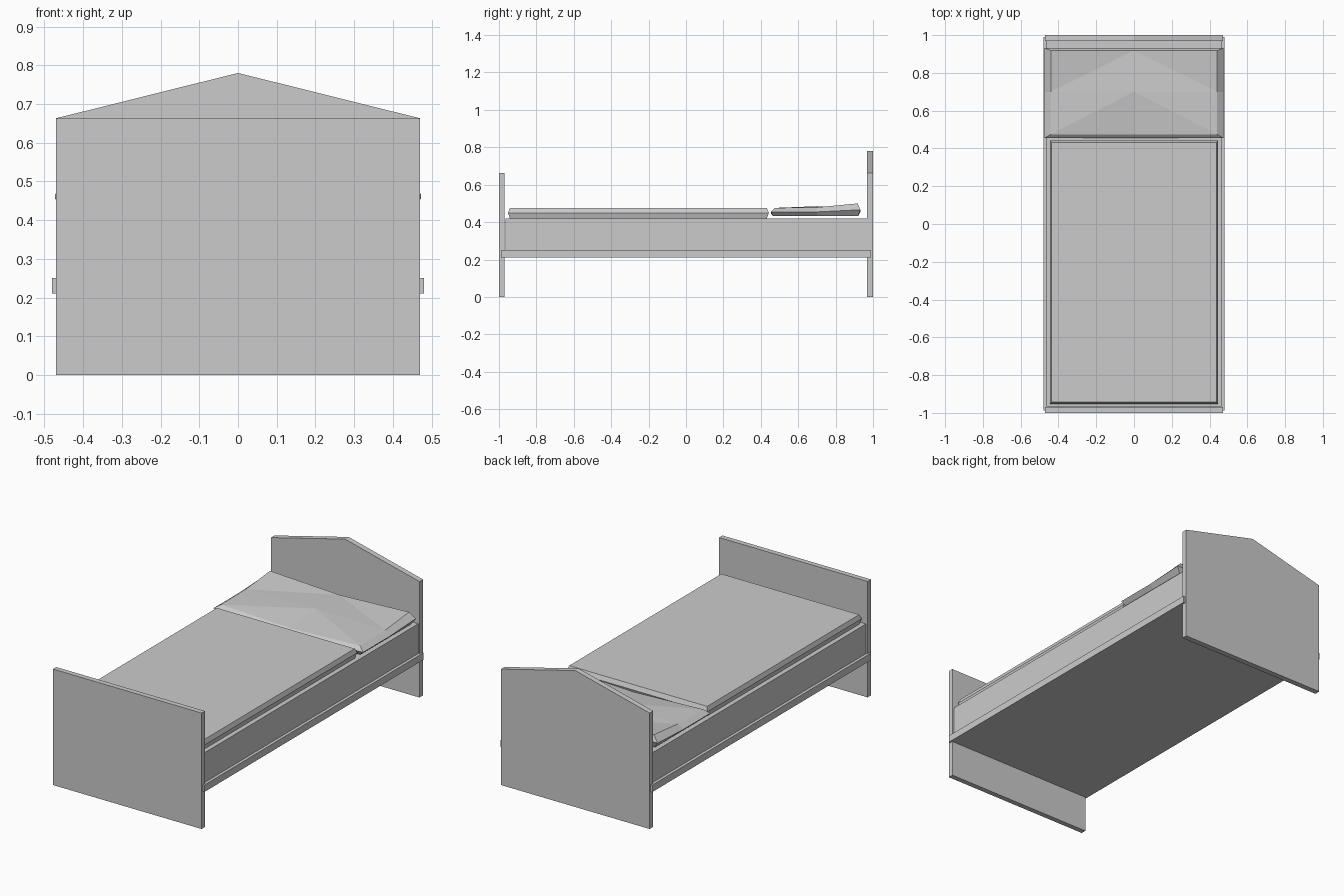
import bpy, bmesh

if "Cube" in bpy.data.objects:
    bpy.data.objects.remove(bpy.data.objects["Cube"])


def make_object(name, verts, faces):
    mesh = bpy.data.meshes.new(name)
    bm = bmesh.new()
    vs = [bm.verts.new(v) for v in verts]
    for f in faces:
        bm.faces.new([vs[i] for i in f])
    bmesh.ops.recalc_face_normals(bm, faces=bm.faces)
    bm.to_mesh(mesh)
    bm.free()
    obj = bpy.data.objects.new(name, mesh)
    bpy.context.collection.objects.link(obj)
    return obj


def loft(name, rings, caps=(True, True), extra=(), extra_faces=()):
    """Join equal-length vertex rings with quads and optional end caps."""
    n = len(rings[0])
    verts = [v for r in rings for v in r] + list(extra)
    faces = [(k * n + i, k * n + (i + 1) % n, (k + 1) * n + (i + 1) % n, (k + 1) * n + i)
             for k in range(len(rings) - 1) for i in range(n)]
    if caps[0]:
        faces.append(tuple(range(n)))
    if caps[1]:
        faces.append(tuple(range((len(rings) - 1) * n, len(rings) * n)))
    return make_object(name, verts, faces + list(extra_faces))


def rect(hx, y0, y1, z):
    return [(-hx, y0, z), (hx, y0, z), (hx, y1, z), (-hx, y1, z)]


def box(name, hx, y0, y1, z0, z1):
    return loft(name, [rect(hx, y0, y1, z0), rect(hx, y0, y1, z1)])


# End boards: flat foot, gabled head
box("footboard", 0.47, -1.0, -0.97, 0.0, 0.663)
gable = [(-0.47, 0), (0.47, 0), (0.47, 0.663), (0, 0.78), (-0.47, 0.663)]
loft("headboard", [[(x, y, z) for x, z in gable] for y in (0.968, 1.0)])

# Bed base and the protruding trim slab below it
box("bed_base", 0.463, -0.965, 0.968, 0.23, 0.42)
box("base_trim", 0.48, -0.988, 0.99, 0.21, 0.25)

# Mattress with a pointed edge all round
loft("mattress", [rect(0.436, -0.942, 0.432, 0.42),
                  rect(0.445, -0.952, 0.443, 0.45),
                  rect(0.436, -0.942, 0.432, 0.475)])

# Pillow: sagging 3 x 3 top, bulging rim, flat underside
loop = [(-1, 0), (0, 0), (1, 0), (1, 1), (1, 2), (0, 2), (-1, 2), (-1, 1)]


def pillow_ring(hx, ys, heights):
    return [(hx * i, ys[j], z) for (i, j), z in zip(loop, heights)]


bottom = pillow_ring(0.45, (0.465, 0.70, 0.92), [0.432] * 8)
rim = pillow_ring(0.473, (0.455, 0.70, 0.932),
                  [0.455, 0.445, 0.455, 0.455, 0.466, 0.455, 0.466, 0.455])
top = pillow_ring(0.44, (0.475, 0.70, 0.918),
                  [0.476, 0.458, 0.476, 0.479, 0.500, 0.480, 0.500, 0.479])
c, t = 24, 16
fan = [(t, t + 1, c), (t + 1, t + 2, c), (t + 2, t + 3, c), (t + 7, t, c),
       (t + 3, t + 4, t + 5), (t + 3, t + 5, c),
       (t + 5, t + 6, t + 7), (t + 5, t + 7, c)]
loft("pillow", [bottom, rim, top], caps=(True, False),
     extra=[(0, 0.70, 0.485)], extra_faces=fan)
